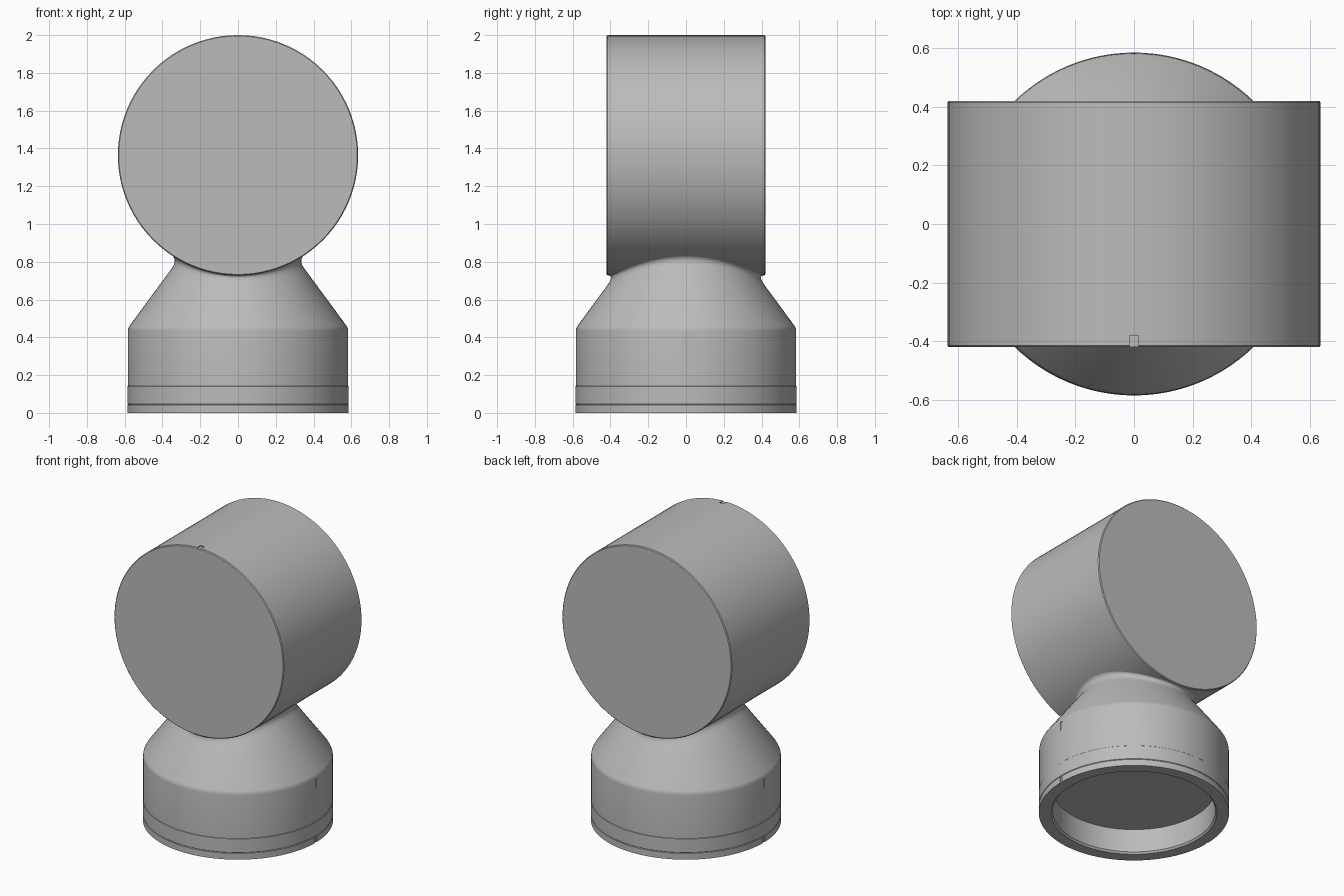
import bpy, bmesh, math
from mathutils import Vector

if "Cube" in bpy.data.objects:
    bpy.data.objects.remove(bpy.data.objects["Cube"])

SIDES = 96
DRUM_R, DRUM_Z, DRUM_HALF = 0.636, 1.364, 0.42
BASE_R = 0.585

grey = bpy.data.materials.new("plain grey")
grey.use_nodes = True
colour = (0.5, 0.5, 0.5, 1)
grey.diffuse_color = colour
grey.node_tree.nodes["Principled BSDF"].inputs["Base Color"].default_value = colour


def finish(name, bm):
    bmesh.ops.recalc_face_normals(bm, faces=bm.faces)
    mesh = bpy.data.meshes.new(name)
    bm.to_mesh(mesh)
    bm.free()
    mesh.materials.append(grey)
    obj = bpy.data.objects.new(name, mesh)
    bpy.context.collection.objects.link(obj)
    return obj


def smooth(obj):
    bpy.ops.object.select_all(action='DESELECT')
    obj.select_set(True)
    bpy.context.view_layer.objects.active = obj
    bpy.ops.object.shade_smooth_by_angle(angle=math.radians(25))


def lathe(name, profile_at):
    """Skin rings of (radius, height) points; the end rings close to a point."""
    bm = bmesh.new()
    rings = []
    for i in range(SIDES):
        a = 2 * math.pi * i / SIDES
        rings.append([bm.verts.new((r * math.cos(a), r * math.sin(a), z))
                      for r, z in profile_at(a)])
    for i, ring in enumerate(rings):
        after = rings[(i + 1) % SIDES]
        for j in range(len(ring) - 1):
            bm.faces.new((ring[j], after[j], after[j + 1], ring[j + 1]))
    bmesh.ops.remove_doubles(bm, verts=bm.verts, dist=0.0001)
    return finish(name, bm)


def drum_under(r, a):
    return DRUM_Z - math.sqrt(DRUM_R ** 2 - (r * math.cos(a)) ** 2)


def cone_radius(z):
    return 0.575 - 0.735 * (z - 0.46)


def base_profile(a):
    # Hollow foot, with a fine seam and a shallow step near the bottom
    points = [(0, 0.17), (0.50, 0.17), (0.50, 0.012), (0.51, 0), (BASE_R, 0),
              (BASE_R, 0.042), (BASE_R - 0.003, 0.045), (BASE_R, 0.048),
              (BASE_R, 0.14), (BASE_R - 0.002, 0.142),
              (BASE_R - 0.002, 0.435), (0.581, 0.448), (0.575, 0.46)]
    # Cone meets the underside of the drum through a small fillet
    r = 0.35
    for _ in range(30):
        z = drum_under(r, a)
        r = cone_radius(z)
    start = Vector((cone_radius(z - 0.05), z - 0.05))
    corner = Vector((r, z))
    end = Vector((r + 0.038, drum_under(r + 0.038, a) + 0.002))
    for k in range(9):
        t = k / 8
        p = start * (1 - t) ** 2 + corner * 2 * t * (1 - t) + end * t * t
        points.append((p.x, p.y))
    return points + [(0, 0.9)]


def cut_slot(target, name, centre, size):
    bm = bmesh.new()
    bmesh.ops.create_cube(bm, size=1)
    bmesh.ops.scale(bm, vec=size, verts=bm.verts)
    bmesh.ops.translate(bm, vec=centre, verts=bm.verts)
    cutter = finish(name, bm)
    cutter.hide_render = True
    mod = target.modifiers.new(name, 'BOOLEAN')
    mod.operation = 'DIFFERENCE'
    mod.solver = 'EXACT'
    mod.object = cutter
    bpy.context.view_layer.objects.active = target
    bpy.ops.object.modifier_apply(modifier=mod.name)
    bpy.data.objects.remove(cutter)


# Base with conical neck, and small slots on both sides
base = lathe("base_and_neck", base_profile)
for side in (-1, 1):
    for z, height in ((0.02, 0.04), (0.40, 0.06)):
        cut_slot(base, "side_slot", (side * BASE_R, 0, z), (0.012, 0.02, height))
smooth(base)

# Horizontal drum with slightly eased rims and a tiny slot at the front top
EASE = 0.005
drum = lathe("drum", lambda a: [(0, -DRUM_HALF), (DRUM_R - EASE, -DRUM_HALF),
                                (DRUM_R, EASE - DRUM_HALF),
                                (DRUM_R, DRUM_HALF - EASE),
                                (DRUM_R - EASE, DRUM_HALF), (0, DRUM_HALF)])
drum.rotation_euler.x = math.pi / 2
drum.location.z = DRUM_Z
bpy.context.view_layer.update()
cut_slot(drum, "top_slot", (0, -DRUM_HALF, DRUM_Z + DRUM_R), (0.03, 0.08, 0.014))
smooth(drum)
